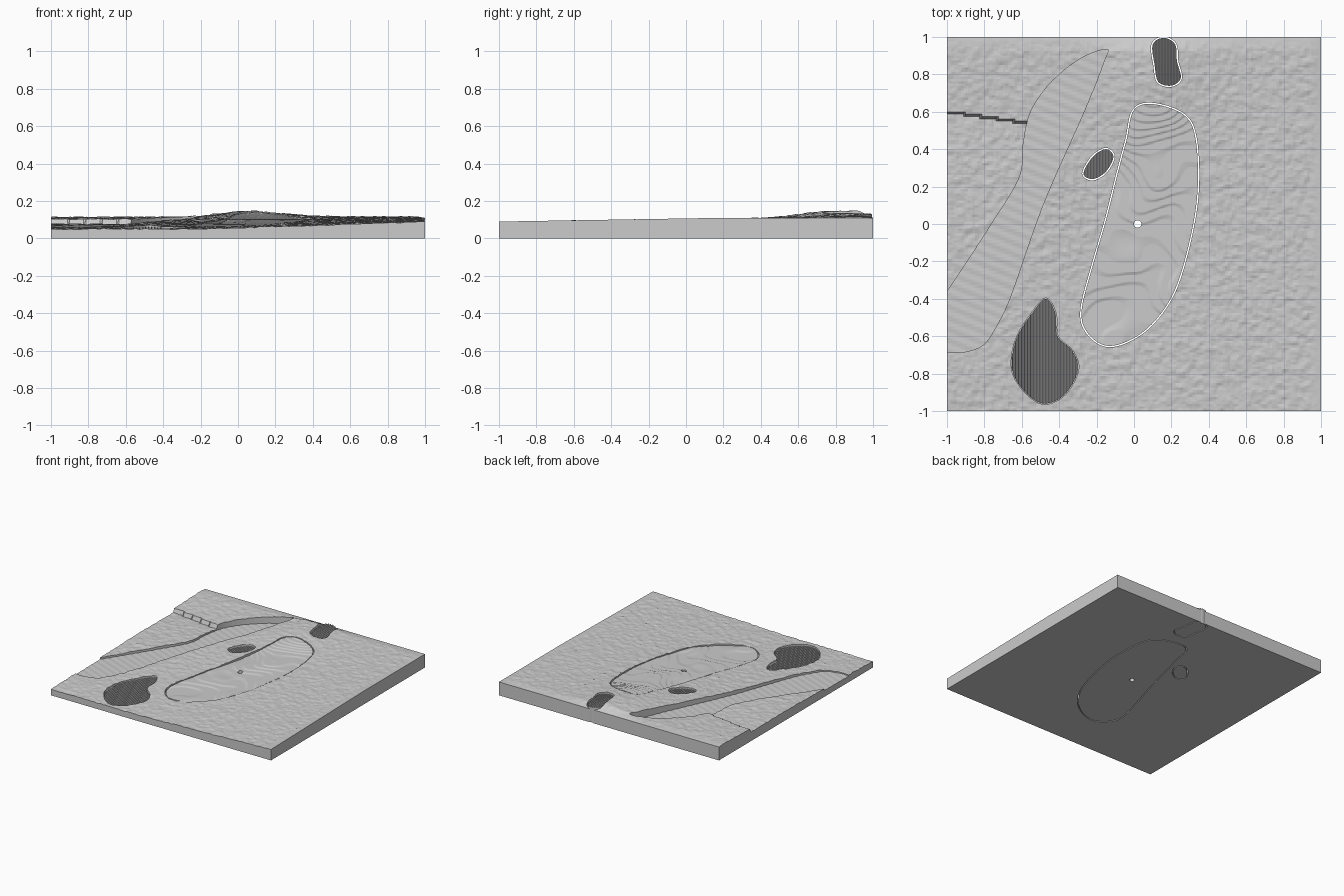
import bpy
import bmesh
import math
from mathutils import Vector, noise

cube = bpy.data.objects.get("Cube")
if cube:
    bpy.data.objects.remove(cube)

GREY = bpy.data.materials.new("plain grey")
GREY.use_nodes = True
GREY.diffuse_color = (0.6, 0.6, 0.6, 1)
GREY.node_tree.nodes["Principled BSDF"].inputs["Base Color"].default_value = GREY.diffuse_color
GAP = 0.007

# Outlines, listed as seen from above
GREEN = [(0, .61), (.11, .64), (.27, .58), (.33, .45), (.34, .18), (.3, -.08), (.22, -.35),
         (.11, -.52), (-.02, -.62), (-.15, -.65), (-.25, -.58), (-.28, -.46), (-.22, -.22),
         (-.15, .02), (-.09, .26), (-.04, .45)]
FAIRWAY = [(-.14, .94), (-.29, .89), (-.45, .76), (-.56, .6), (-.6, .42), (-.62, .25), (-.77, 0),
           (-.9, -.2), (-1, -.35), (-1.1, -.48), (-1.1, -.65), (-1, -.69), (-.9, -.69), (-.8, -.65),
           (-.73, -.55), (-.65, -.38), (-.48, .1), (-.26, .6), (-.16, .85)]
FRONT_BUNKER = [(-.47, -.4), (-.42, -.48), (-.41, -.6), (-.33, -.68), (-.3, -.78), (-.37, -.91),
                (-.48, -.96), (-.58, -.9), (-.65, -.78), (-.63, -.62), (-.54, -.47)]
SMALL_BUNKER = [(-.15, .4), (-.11, .36), (-.15, .28), (-.22, .24), (-.27, .27), (-.22, .36)]
BACK_BUNKER = [(.1, .96), (.16, .995), (.22, .96), (.23, .87), (.25, .78), (.2, .74), (.13, .76), (.11, .85)]


def clamp(v):
    return max(0.0, min(1.0, v))


def noise_at(x, y, scale):
    return noise.noise(Vector((x * scale, y * scale, 3.7)))


# Height rules for each surface
def ground(x, y):
    t = (y + 1) / 2
    front = 0.05 + 0.04 * max(0, (x + 0.2) / 1.2)
    h = front + (0.118 - front) * t
    h += 0.034 * math.exp(-((x - .08) / .24) ** 2 - ((y - .78) / .38) ** 2)
    drop = 0.6 - 0.14 * (x + 1) - y
    if drop > 0 and x < -0.9 + (y + 0.5) * 0.46:
        h -= 0.032 * math.exp(-drop / 0.5)
    return h


def rough_height(x, y):
    h = ground(x, y) + 0.005 * noise_at(x, y, 26) + 0.003 * noise_at(x, y, 50)
    edge = 0.09 + 0.02 * clamp((y + 1) / 1.2)
    h += (edge - h) * clamp((x - 0.94) / 0.06)
    return h + (0.11 - h) * clamp((y - 0.93) / 0.07)


def green_height(x, y):
    step = 0.005
    v = (ground(x, y) - 0.004 + 0.011 * noise_at(x, y, 4.5)) / step
    level = math.floor(v)
    return step * (level + clamp((v - level - 0.75) / 0.25))


def fairway_height(x, y):
    ripple = math.sin((0.4 * x + y) * math.tau / 0.06)
    return 0.047 + 0.008 * (y + 1) + 0.0012 * ripple


def bunker_height(x, y):
    ridge = round(x / 0.004) % 4 < 2
    return ground(x, y) - 0.016 + (0.006 if ridge else 0)


# Shape helpers
def smooth_loop(points, offset=0.0, steps=8):
    """Closed smooth curve through the points, pushed outwards by offset."""
    pts = [Vector(p) for p in points]
    n, loop = len(pts), []
    for i in range(n):
        a, b, c, d = (pts[(i + k) % n] for k in (-1, 0, 1, 2))
        for s in range(steps):
            t = s / steps
            loop.append(b + (c - a) * t / 2 + (2 * a - 5 * b + 4 * c - d) * t * t / 2
                        + (3 * b - a - 3 * c + d) * t ** 3 / 2)
    m, out = len(loop), []
    for i, p in enumerate(loop):
        tangent = (loop[(i + 1) % m] - loop[i - 1]).normalized()
        out.append(p + Vector((-tangent.y, tangent.x)) * offset)
    return out


def finish(bm, name):
    bmesh.ops.recalc_face_normals(bm, faces=bm.faces)
    mesh = bpy.data.meshes.new(name)
    bm.to_mesh(mesh)
    bm.free()
    mesh.materials.append(GREY)
    obj = bpy.data.objects.new(name, mesh)
    bpy.context.scene.collection.objects.link(obj)
    return obj


def prism(loop, bottom):
    bm = bmesh.new()
    face = bm.faces.new([bm.verts.new((p.x, p.y, bottom)) for p in loop])
    top = bmesh.ops.extrude_face_region(bm, geom=[face])["geom"]
    verts = [v for v in top if isinstance(v, bmesh.types.BMVert)]
    bmesh.ops.translate(bm, verts=verts, vec=(0, 0, 0.5))
    return finish(bm, "cutter")


def slab(name, x0, x1, y0, y1, dx, dy, height):
    """Closed block whose top follows the height rule."""
    bm = bmesh.new()
    nx, ny = round((x1 - x0) / dx), round((y1 - y0) / dy)
    rows = []
    for j in range(ny + 1):
        y = y0 + (y1 - y0) * j / ny
        xs = [x0 + (x1 - x0) * i / nx for i in range(nx + 1)]
        rows.append([bm.verts.new((x, y, height(x, y))) for x in xs])
    for low, high in zip(rows, rows[1:]):
        for i in range(nx):
            bm.faces.new((low[i], low[i + 1], high[i + 1], high[i]))
    rim = [e for e in bm.edges if e.is_boundary]
    skirt = bmesh.ops.extrude_edge_only(bm, edges=rim)["geom"]
    for v in skirt:
        if isinstance(v, bmesh.types.BMVert):
            v.co.z = 0
    bmesh.ops.edgeloop_fill(bm, edges=[e for e in skirt if isinstance(e, bmesh.types.BMEdge)])
    return finish(bm, name)


def cut(obj, cutter, operation):
    mod = obj.modifiers.new("cut", "BOOLEAN")
    mod.operation = operation
    mod.solver = "MANIFOLD"
    mod.object = cutter
    bpy.context.view_layer.objects.active = obj
    bpy.ops.object.modifier_apply(modifier=mod.name)
    bpy.data.objects.remove(cutter)


# Rough ground block, then each inlaid part with a thin gap around it
rough = slab("rough_ground", -1, 1, -1, 1, 0.0125, 0.0125, rough_height)
parts = [
    ("putting_green", GREEN, 0.007, 0.007, green_height, -0.1),
    ("fairway", FAIRWAY, 0.015, 0.015, fairway_height, -0.1),
    ("front_bunker", FRONT_BUNKER, 0.004, 0.04, bunker_height, 0.02),
    ("small_bunker", SMALL_BUNKER, 0.004, 0.04, bunker_height, -0.1),
    ("back_bunker", BACK_BUNKER, 0.004, 0.04, bunker_height, -0.1),
]
for name, outline, dx, dy, height, bottom in parts:
    cut(rough, prism(smooth_loop(outline, GAP if bottom < 0 else 0.004), bottom), "DIFFERENCE")
    loop = smooth_loop(outline)
    x0 = max(-1, dx * math.floor(min(p.x for p in loop) / dx - 1))
    x1 = dx * math.ceil(max(p.x for p in loop) / dx + 1)
    y0, y1 = min(p.y for p in loop) - 0.02, min(1, max(p.y for p in loop) + 0.02)
    part = slab(name, x0, x1, y0, y1, dx, dy, height)
    cut(part, prism(loop, bottom), "INTERSECT")
    if name == "putting_green":
        ring = [Vector((0.02 + 0.02 * math.cos(a), 0.02 * math.sin(a)))
                for a in (math.tau * k / 24 for k in range(24))]
        cut(part, prism(ring, -0.1), "DIFFERENCE")
